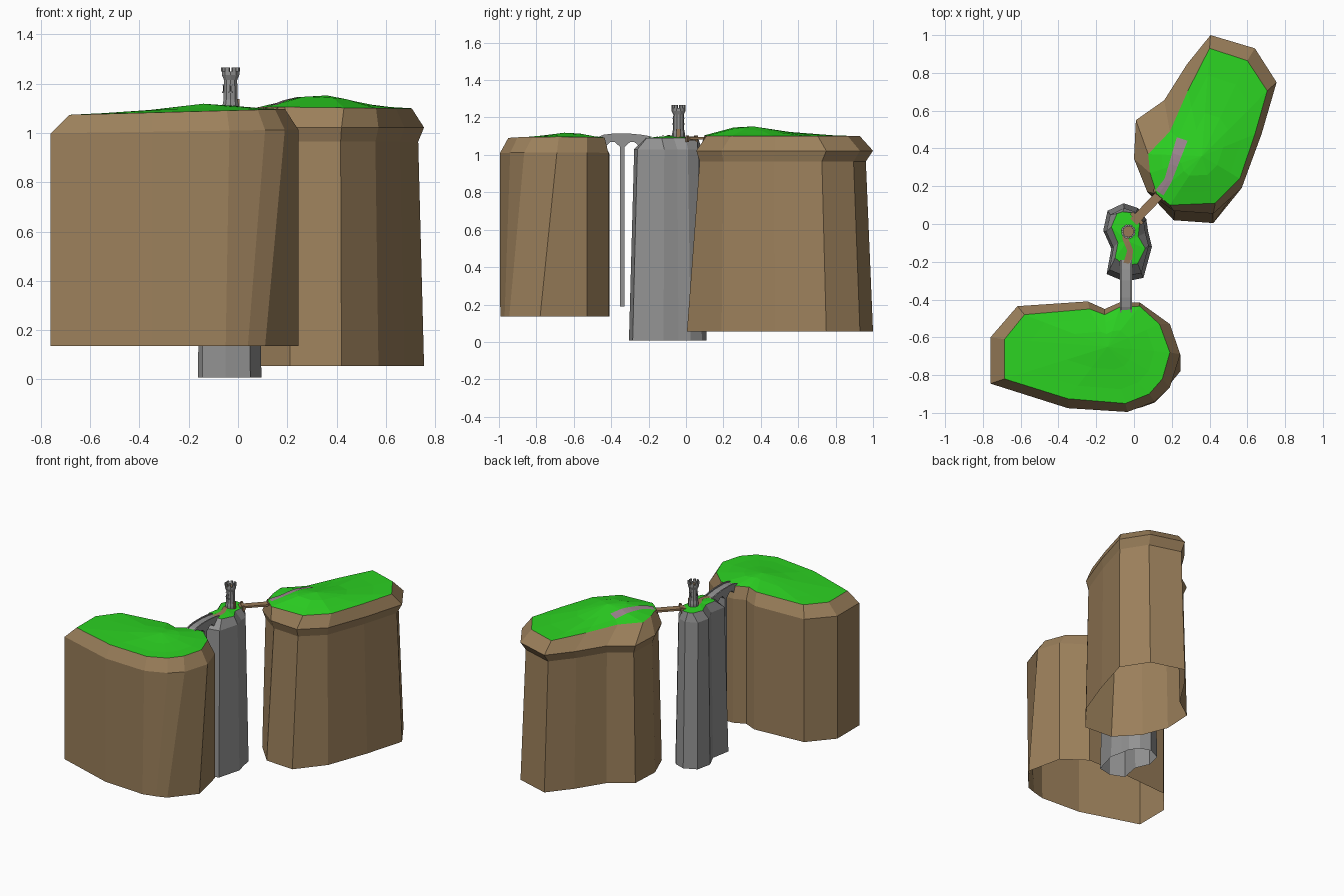
import bpy, bmesh, math
from mathutils import Vector
from mathutils.bvhtree import BVHTree

if "Cube" in bpy.data.objects:
    bpy.data.objects.remove(bpy.data.objects["Cube"])


def mat(name, r, g, b):
    m = bpy.data.materials.new(name)
    m.diffuse_color = (r, g, b, 1)
    m.use_nodes = True
    m.node_tree.nodes["Principled BSDF"].inputs["Base Color"].default_value = m.diffuse_color
    return m


ROCK = mat("brown_rock", 0.33, 0.215, 0.105)
GRASS = mat("green_grass", 0.025, 0.65, 0.016)
STONE = mat("grey_stone", 0.29, 0.29, 0.29)
ROAD = mat("mauve_road", 0.33, 0.23, 0.27)
WOOD = mat("wood", 0.31, 0.19, 0.095)
DARK = mat("dark_opening", 0.03, 0.03, 0.03)


def obj(name, verts, faces, material, closed=True):
    me = bpy.data.meshes.new(name)
    me.from_pydata([tuple(v) for v in verts], [], faces)
    bm = bmesh.new()
    bm.from_mesh(me)
    if closed:
        bmesh.ops.recalc_face_normals(bm, faces=bm.faces)
    bm.to_mesh(me)
    bm.free()
    me.materials.append(material)
    o = bpy.data.objects.new(name, me)
    bpy.context.collection.objects.link(o)
    return o


def loft(name, rings, material, cap_point=None, cap=False):
    """Skin between rings listed upward, each anticlockwise-agnostic."""
    n = len(rings[0])
    verts = [v for r in rings for v in r]
    faces = []
    for k in range(len(rings) - 1):
        for i in range(n):
            j = (i + 1) % n
            faces.append((k * n + i, k * n + j, (k + 1) * n + j, (k + 1) * n + i))
    top = (len(rings) - 1) * n
    if cap_point:
        verts.append(cap_point)
        faces += [(top + i, top + (i + 1) % n, len(verts) - 1) for i in range(n)]
    if cap:
        faces.append(tuple(range(top, top + n)))
    # rings run clockwise seen from above, so flip to face outward
    return obj(name, verts, [f[::-1] for f in faces], material, closed=False)


def scaled(pts, c, s):
    return [(c[0] + (x - c[0]) * s, c[1] + (y - c[1]) * s) for x, y in pts]


def lift(pts, z):
    return [(x, y, z(x, y) if callable(z) else z) for x, y in pts]


def grass_cap(name, outline, c, edge, bump):
    rings = [lift(outline, edge)]
    for s in (0.75, 0.4):
        rings.append([(x, y, edge(x, y) + bump(x, y, s)) for x, y in scaled(outline, c, s)])
    return loft(name, rings, GRASS, cap_point=(c[0], c[1], edge(*c) + bump(c[0], c[1], 0)))


def drape(name, ground, pts, widths, material, steps=8):
    """Thin path strip laid on a grass cap."""
    me = ground.data
    tree = BVHTree.FromPolygons([v.co for v in me.vertices], [p.vertices for p in me.polygons])
    verts = []
    for k in range(len(pts) - 1):
        a, b = Vector(pts[k]), Vector(pts[k + 1])
        side = Vector((b.y - a.y, a.x - b.x)).normalized()
        for i in range(steps + 1):
            t = i / steps
            p, w = a.lerp(b, t), widths[k] * (1 - t) + widths[k + 1] * t
            for s in (1, 0, -1):
                q = p + side * w * s / 2
                hit = tree.ray_cast(Vector((q.x, q.y, 3)), Vector((0, 0, -1)))[0]
                verts.append((q.x, q.y, (hit.z if hit else 1.09) + 0.004))
    faces = []
    for i in range(len(verts) // 3 - 1):
        for s in (0, 1):
            faces.append((i * 3 + s, i * 3 + 3 + s, i * 3 + 4 + s, i * 3 + 1 + s))
    return obj(name, verts, [f[::-1] for f in faces], material, closed=False)


def box(name, a, b, width, z0, z1, material):
    """Upright bar from plan point a to b."""
    a, b = Vector(a), Vector(b)
    s = Vector((b.y - a.y, a.x - b.x)).normalized() * width / 2
    v = [(p.x, p.y, z) for z in (z0, z1) for p in (a + s, b + s, b - s, a - s)]
    f = [(0, 1, 2, 3), (4, 5, 6, 7)] + [(i, (i + 1) % 4, 4 + (i + 1) % 4, 4 + i) for i in range(4)]
    return obj(name, v, f, material)


# Back cliff with overhanging rim
c = (0.36, 0.36)
rim = [(.405, 1), (.64, .93), (.755, .75), (.675, .475), (.57, .19), (.42, .055),
       (.21, .07), (.07, .17), (0, .345), (.01, .55), (.16, .655), (.28, .845)]
top = [(.40, .93), (.60, .865), (.705, .705), (.64, .475), (.56, .24), (.43, .11),
       (.19, .10), (.12, .16), (.085, .27), (.075, .37), (.19, .49), (.285, .705)]
foot = [(x, y - 0.05 if y < 0.1 else y) for x, y in rim]
edge = lambda x, y: 1.1 + 0.012 * math.exp(-((x - .25) ** 2 + (y - .25) ** 2) / .03)
loft("back_cliff", [lift(foot, 0.055), lift(scaled(rim, c, 0.94), 0.965), lift(rim, 1.022),
                    lift(top, edge)], ROCK)
back_grass = grass_cap("back_grass", top, c, edge, lambda x, y, s: 0.018 * (1 - s)
                       + 0.03 * (1 - s ** 3) * math.exp(-((x - .34) ** 2 + (y - .32) ** 2) / .05))
drape("back_road", back_grass, [(.135, .165), (.18, .23), (.255, .45)], [.05, .04, .06], ROAD)

# Front cliff with bevelled shoulder
c = (-0.14, -0.65)
rim = [(-.617, -.435), (-.245, -.41), (-.155, -.45), (-.075, -.415), (.03, -.415),
       (.19, -.53), (.245, -.69), (.19, -.865), (.11, -.94), (-.035, -.995), (-.35, -.975),
       (-.76, -.845), (-.76, -.6)]
top = [(-.58, -.48), (-.235, -.45), (-.155, -.48), (-.075, -.44), (.03, -.435),
       (.135, -.53), (.19, -.68), (.15, -.82), (.08, -.90), (-.045, -.95), (-.35, -.925),
       (-.685, -.82), (-.685, -.61)]
foot = list(rim)
foot[6:10] = [(.245, -.78), (.11, -.945), (.04, -.97), (-.05, -.993)]
edge = lambda x, y: 1.092 + 0.027 * x
loft("front_cliff", [lift(foot, 0.135), lift(rim, lambda x, y: 1.01 + 0.015 * x),
                     lift(top, edge)], ROCK)
grass_cap("front_grass", top, c, edge, lambda x, y, s: 0.012 * (1 - s)
          + 0.02 * (1 - s ** 3) * math.exp(-((x + .14) ** 2 + (y + .6) ** 2) / .03))

# Middle stone pillar
c = (-0.035, -0.09)
foot = [(-.055, .11), (.02, .085), (.065, .025), (.075, -.04), (.095, -.12), (.05, -.285),
        (-.05, -.305), (-.145, -.265), (-.12, -.13), (-.163, -.035), (-.14, .07)]
top = [(-.06, .065), (-.015, .06), (.03, 0), (.022, -.065), (.06, -.13), (.02, -.21),
       (-.05, -.22), (-.10, -.18), (-.085, -.1), (-.12, -.015), (-.09, .055)]
edge = lambda x, y: 1.09
loft("stone_pillar", [lift(foot, 0.008), lift(scaled(foot, c, 0.87), 1.03), lift(top, edge)], STONE)
pillar_grass = grass_cap("pillar_grass", top, c, edge, lambda x, y, s: 0.012 * (1 - s))
drape("pillar_path", pillar_grass, [(-.05, -.03), (-.045, -.08), (-.02, -.14), (-.035, -.215)],
      [.03, .03, .03, .045], WOOD, 4)

# Watchtower: lathed shaft, wooden floor, battlements
T, N = Vector((-0.03, -0.04)), 10


def circle(r, z):
    return [(T.x + r * math.cos(a), T.y + r * math.sin(a), z)
            for a in (-2 * math.pi * (i + .5) / N for i in range(N))]


loft("tower_shaft", [circle(*p) for p in ((.034, 1.085), (.034, 1.115), (.030, 1.135), (.028, 1.215),
                                          (.037, 1.235), (.037, 1.25), (.028, 1.25), (.028, 1.24))], STONE)
loft("tower_floor", [circle(.029, 1.241), circle(.01, 1.241)], WOOD, cap=True)
for i in range(8):
    a = math.pi * (i + .5) / 4
    d = Vector((math.cos(a), math.sin(a)))
    box("battlement", T + d * .027, T + d * .038, .016, 1.249, 1.266, STONE)
for a, z in ((-90, 1.18), (90, 1.18), (180, 1.18)):
    d = Vector((math.cos(math.radians(a)), math.sin(math.radians(a))))
    box("tower_window", T + d * .025, T + d * .0305, .009, z - .012, z + .012, DARK)
    box("window_sill", T + d * .025, T + d * .034, .018, z - .017, z - .012, STONE)
    box("window_lintel", T + d * .025, T + d * .033, .014, z + .012, z + .017, STONE)
box("tower_door", T + Vector((.02, 0)), T + Vector((.036, 0)), .022, 1.09, 1.138, WOOD)

# Wooden footbridge with end logs and posts
a, b = Vector((-.002, .012)), Vector((.15, .17))
d = (b - a).normalized()
side = Vector((d.y, -d.x))
box("footbridge_deck", a, b, .048, 1.082, 1.095, WOOD)
for p in (a + d * .025, b - d * .02):
    box("footbridge_log", p - side * .038, p + side * .038, .02, 1.077, 1.099, WOOD)
    for s in (-1, 1):
        q = p + side * .034 * s
        box("footbridge_post", q - d * .007, q + d * .007, .014, 1.07, 1.105, WOOD)

# Arched stone bridge from a side profile in y, z
prof = [(-.477, 1.085), (-.44, 1.1), (-.39, 1.106), (-.3, 1.106), (-.24, 1.1), (-.19, 1.092),
        (-.235, 1.05), (-.255, 1.05), (-.275, 1.068), (-.30, 1.068), (-.325, 1.045), (-.355, 1.045),
        (-.38, 1.068), (-.405, 1.068), (-.427, 1.048), (-.455, 1.048)]


def extrude_x(name, p, x0, x1, material):
    n = len(p)
    v = [(x, y, z) for x in (x0, x1) for y, z in p]
    f = [tuple(range(n)), tuple(range(n, 2 * n))]
    f += [(i, (i + 1) % n, n + (i + 1) % n, n + i) for i in range(n)]
    return obj(name, v, f, material)


extrude_x("stone_bridge", prof, -.075, -.01, STONE)
rail = prof[:6] + [(y, z + .008) for y, z in prof[5::-1]]
for x in (-.075, -.018):
    extrude_x("bridge_parapet", rail, x, x + .008, STONE)
for y in (-.442, -.341):
    box("bridge_pier", (-.072, y), (-.013, y), .024, .19, 1.05, STONE)
